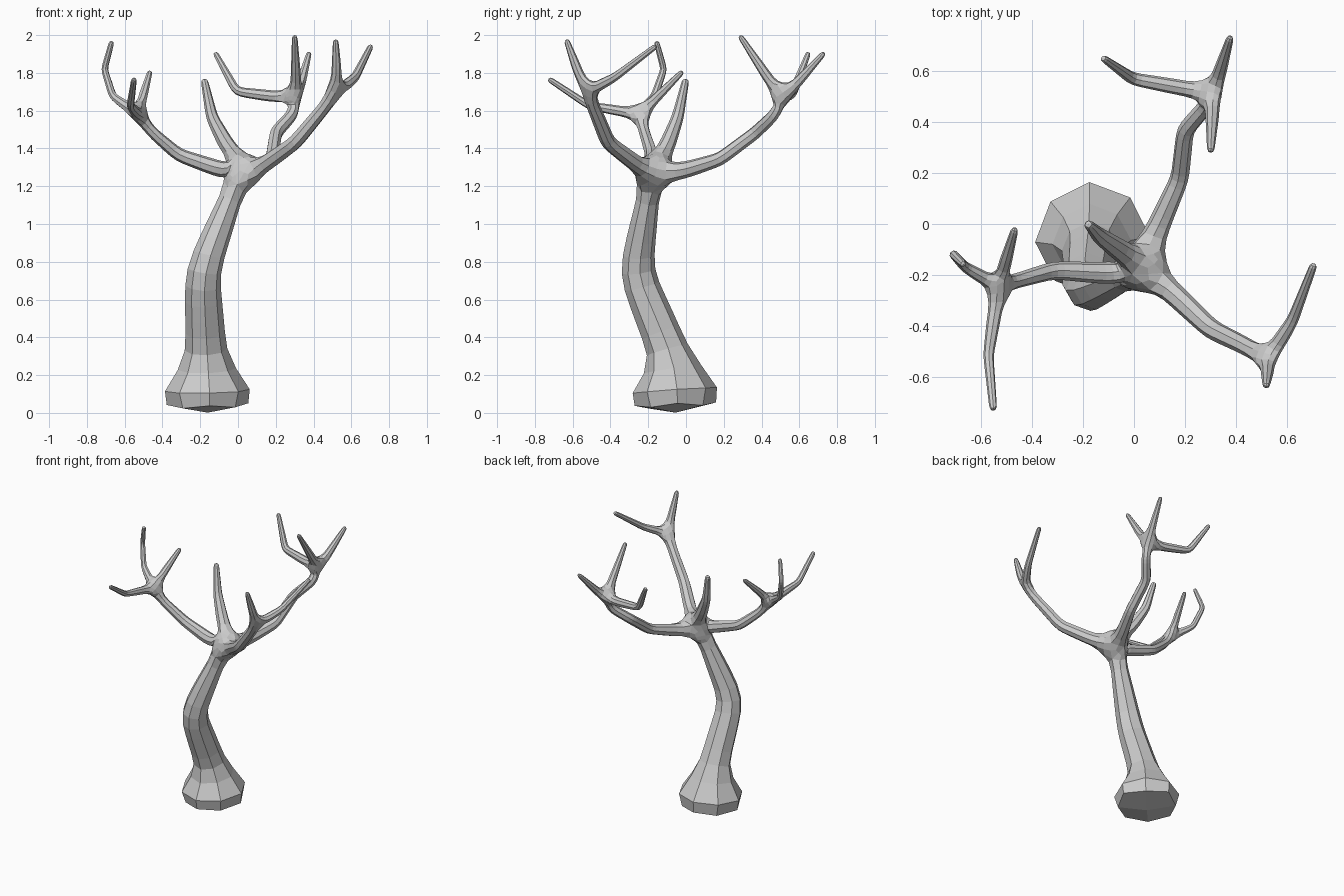
import bpy
from mathutils import Vector

# skeleton: each limb is a chain of (x, y, z, radius); limbs start at named forks
FORK = (0.03, -0.175, 1.265, 0.074)
HUB_L = (-0.53, -0.245, 1.58, 0.036)
HUB_R = (0.525, -0.53, 1.695, 0.039)
HUB_B = (0.31, 0.51, 1.66, 0.038)
LIMBS = [
    # trunk
    [(-0.16, -0.055, -0.02, 0.40), (-0.165, -0.075, 0.265, 0.118),
     (-0.175, -0.245, 0.74, 0.098), (-0.03, -0.197, 1.15, 0.061), FORK],
    # main boughs
    [FORK, (-0.12, -0.19, 1.30, 0.047), (-0.31, -0.185, 1.37, 0.038), (-0.45, -0.22, 1.485, 0.032), HUB_L],
    [FORK, (0.13, -0.25, 1.31, 0.05), (0.30, -0.405, 1.435, 0.042), (0.43, -0.475, 1.585, 0.038), HUB_R],
    [FORK, (0.10, 0.0, 1.29, 0.048), (0.175, 0.18, 1.35, 0.039), (0.205, 0.36, 1.48, 0.037),
     (0.28, 0.46, 1.575, 0.034), HUB_B],
    # stub
    [FORK, (-0.06, -0.10, 1.42, 0.046), (-0.135, -0.045, 1.57, 0.034), (-0.18, 0.0, 1.77, 0.019)],
    # twigs
    [HUB_L, (-0.565, -0.51, 1.635, 0.022), (-0.55, -0.73, 1.77, 0.016)],
    [HUB_L, (-0.465, -0.015, 1.81, 0.015)],
    [HUB_L, (-0.655, -0.17, 1.68, 0.022), (-0.70, -0.125, 1.82, 0.019), (-0.667, -0.158, 1.97, 0.015)],
    [HUB_R, (0.517, -0.635, 1.98, 0.015)],
    [HUB_R, (0.62, -0.37, 1.785, 0.025), (0.705, -0.155, 1.945, 0.016)],
    [HUB_B, (0.01, 0.57, 1.715, 0.027), (-0.123, 0.65, 1.91, 0.015)],
    [HUB_B, (0.30, 0.283, 2.0, 0.015)],
    [HUB_B, (0.378, 0.735, 1.91, 0.015)],
]

verts, radii, edges, index = [], [], [], {}


def node(key, co):
    """Add a skeleton point once and return its index."""
    if key not in index:
        index[key] = len(verts)
        verts.append(co)
        radii.append(key[3])
    return index[key]


for limb in LIMBS:
    pts = [Vector(p[:3]) for p in limb]
    ids = []
    for i, p in enumerate(limb):
        co = pts[i]
        if 0 < i < len(limb) - 1:   # exaggerate bends that the subdivision relaxes
            co = co + (co - (pts[i - 1] + pts[i + 1]) / 2) * 0.2
        ids.append(node(p, co))
    edges += zip(ids, ids[1:])

mesh = bpy.data.meshes.new("bare_tree")
mesh.from_pydata(verts, edges, [])
tree = bpy.data.objects.new("bare_tree", mesh)
bpy.context.collection.objects.link(tree)

# skin the skeleton with square tubes, one subdivision makes them eight-sided
skin = tree.modifiers.new("skin", 'SKIN')
skin.branch_smoothing = 0.5
for i, sv in enumerate(mesh.skin_vertices[0].data):
    sv.radius = (radii[i], radii[i])
    sv.use_root = i == 0
sub = tree.modifiers.new("subdivide", 'SUBSURF')
sub.levels = sub.render_levels = 1
